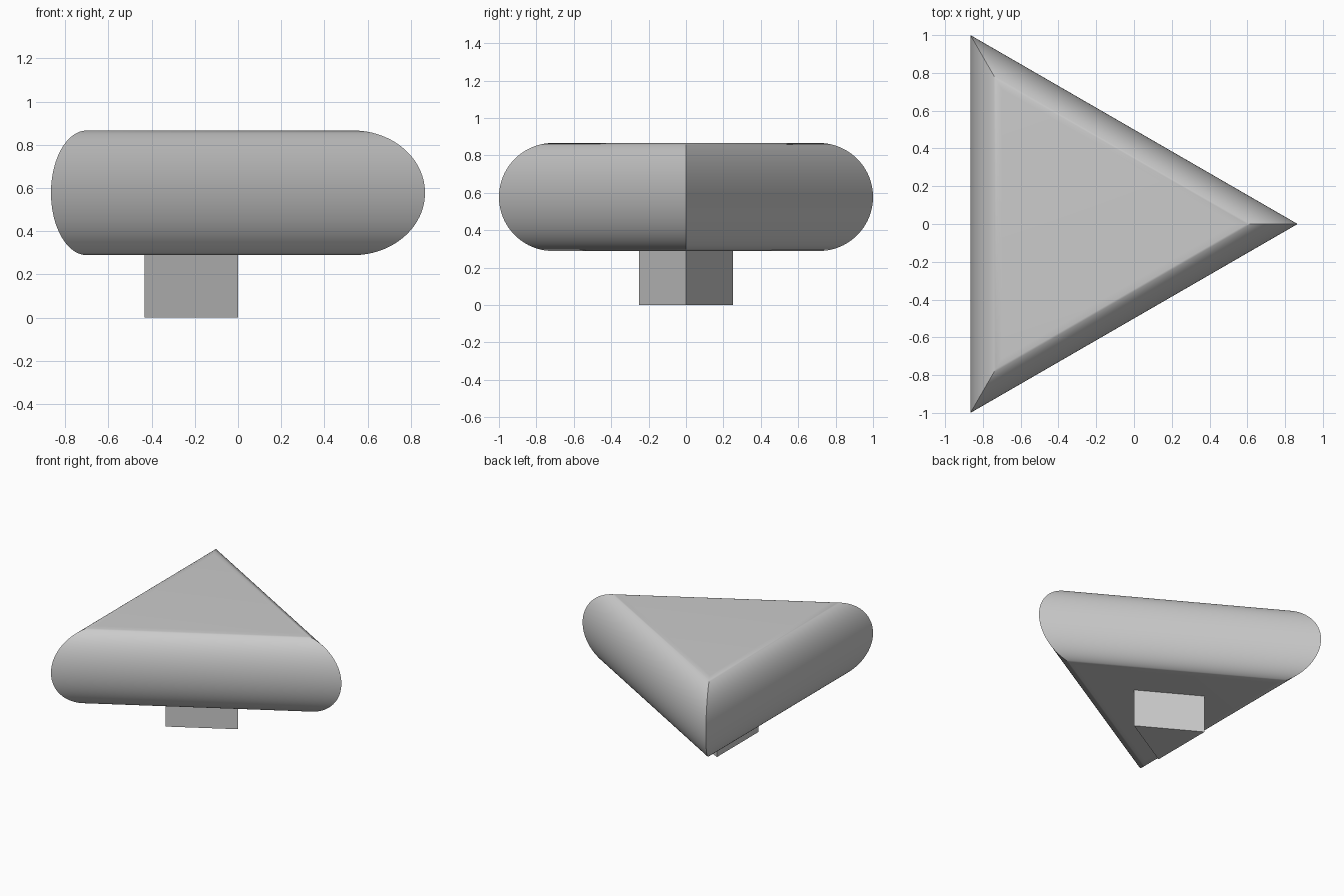
import bpy, bmesh, math

if "Cube" in bpy.data.objects:
    bpy.data.objects.remove(bpy.data.objects["Cube"])

R3 = math.sqrt(3)
H = 1 / (2 * R3)      # stem height and half thickness of the head
CX = -H               # x of the shared triangle centre


def triangle_loft(name, rings):
    """Stack equilateral triangles given as (circumradius, z) and cap both ends."""
    bm = bmesh.new()
    loops = []
    for radius, z in rings:
        loops.append([bm.verts.new((CX + radius * math.cos(a), radius * math.sin(a), z))
                      for a in (0, 2 * math.pi / 3, 4 * math.pi / 3)])
    for low, high in zip(loops, loops[1:]):
        for i in range(3):
            j = (i + 1) % 3
            bm.faces.new((low[i], low[j], high[j], high[i]))
    bm.faces.new(loops[0][::-1])
    bm.faces.new(loops[-1])
    bmesh.ops.recalc_face_normals(bm, faces=bm.faces[:])
    mesh = bpy.data.meshes.new(name)
    bm.to_mesh(mesh)
    bm.free()
    obj = bpy.data.objects.new(name, mesh)
    bpy.context.collection.objects.link(obj)
    return obj


# Triangular head whose sides bulge in a half ellipse
R = 2 / R3
STEPS = 48
profile = []
for k in range(STEPS + 1):
    t = -math.pi / 2 + math.pi * k / STEPS
    profile.append((R - (1 - math.cos(t)) / 3, 2 * H + H * math.sin(t)))
head = triangle_loft("rounded_triangle_head", profile)

# Small triangular stem standing on the ground
stem = triangle_loft("triangular_stem", [(R / 4, 0), (R / 4, H)])

# Smooth bulges, sharp corners
bpy.ops.object.select_all(action='DESELECT')
head.select_set(True)
bpy.context.view_layer.objects.active = head
bpy.ops.object.shade_smooth_by_angle(angle=math.radians(30))
